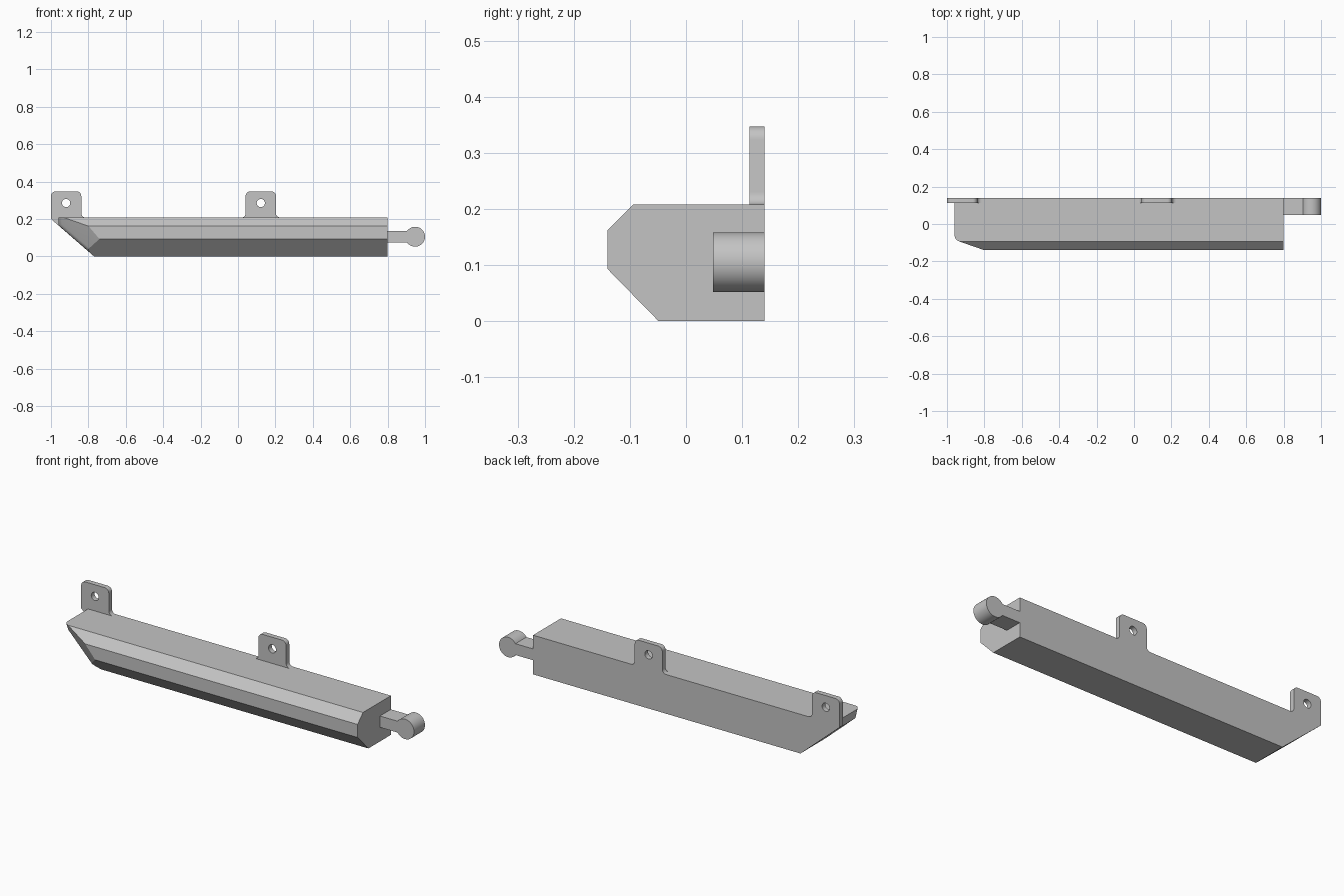
import bpy, bmesh, math
from mathutils import Vector

cube = bpy.data.objects.get("Cube")
if cube:
    bpy.data.objects.remove(cube, do_unlink=True)

grey = bpy.data.materials.new("plain grey")
grey.use_nodes = True
COLOUR = (0.55, 0.55, 0.55, 1)
grey.diffuse_color = COLOUR
grey.node_tree.nodes["Principled BSDF"].inputs["Base Color"].default_value = COLOUR


def finish(name, mesh):
    obj = bpy.data.objects.new(name, mesh)
    bpy.context.collection.objects.link(obj)
    mesh.materials.clear()
    mesh.materials.append(grey)
    bpy.ops.object.select_all(action='DESELECT')
    obj.select_set(True)
    bpy.context.view_layer.objects.active = obj
    bpy.ops.object.shade_smooth_by_angle(angle=math.radians(25))
    return obj


def arc(cx, cz, r, start, end, steps=8):
    angles = [math.radians(start + (end - start) * i / steps) for i in range(steps + 1)]
    return [(cx + r * math.cos(a), cz + r * math.sin(a)) for a in angles]


def plate(name, loops, y0, y1):
    """Extrude x/z outlines (first outer, then holes) between two y depths."""
    curve = bpy.data.curves.new(name, 'CURVE')
    curve.dimensions = '2D'
    curve.fill_mode = 'BOTH'
    curve.extrude = (y1 - y0) / 2
    for loop in loops:
        spline = curve.splines.new('POLY')
        spline.points.add(len(loop) - 1)
        for point, (x, z) in zip(spline.points, loop):
            point.co = (x, z, 0, 1)
        spline.use_cyclic_u = True
    temp = bpy.data.objects.new(name + "_outline", curve)
    bpy.context.collection.objects.link(temp)
    mesh = bpy.data.meshes.new_from_object(
        temp.evaluated_get(bpy.context.evaluated_depsgraph_get()))
    bpy.data.objects.remove(temp, do_unlink=True)
    bm = bmesh.new()
    bm.from_mesh(mesh)
    for v in bm.verts:
        x, z, d = v.co
        v.co = (x, (y0 + y1) / 2 - d, z)
    bmesh.ops.remove_doubles(bm, verts=bm.verts, dist=1e-5)
    bmesh.ops.recalc_face_normals(bm, faces=bm.faces)
    bm.to_mesh(mesh)
    bm.free()
    mesh.name = name
    return finish(name, mesh)


# Long chamfered body, extruded along x
TOP, BACK, END = 0.208, 0.14, 0.80
profile = [(BACK, 0), (BACK, TOP), (-0.094, TOP), (-0.14, 0.162), (-0.14, 0.093), (-0.049, 0)]
bm = bmesh.new()
face = bm.faces.new([bm.verts.new((END, y, z)) for y, z in profile])
ext = bmesh.ops.extrude_face_region(bm, geom=[face])
bmesh.ops.translate(bm, vec=(-2, 0, 0), verts=[g for g in ext["geom"] if isinstance(g, bmesh.types.BMVert)])
bmesh.ops.recalc_face_normals(bm, faces=bm.faces)

# Raked left end: underside slope, short upright face, swept front corner
slope_n = Vector((-1, 0, -1.15)).normalized()
upright_n = Vector((-1, 0, 0))
sweep_n = Vector((-1, -2.02, -0.86)).normalized()
for point, normal in [((-0.77, 0, 0), slope_n), ((-0.96, 0, 0), upright_n),
                      ((-0.80, -0.14, 0.162), sweep_n)]:
    cut = bmesh.ops.bisect_plane(bm, geom=bm.verts[:] + bm.edges[:] + bm.faces[:],
                                 plane_co=point, plane_no=normal, clear_outer=True)
    bmesh.ops.holes_fill(bm, edges=[e for e in bm.edges if e.is_boundary])
    bmesh.ops.recalc_face_normals(bm, faces=bm.faces)


def rounds(edge):
    normals = [f.normal for f in edge.link_faces]
    swept = any(n.dot(sweep_n) > 0.999 for n in normals)
    ended = any(n.dot(slope_n) > 0.999 or n.dot(upright_n) > 0.999 for n in normals)
    return swept and ended


bm.normal_update()
bmesh.ops.bevel(bm, geom=[e for e in bm.edges if rounds(e)], offset=0.02,
                segments=6, profile=0.5, affect='EDGES')
mesh = bpy.data.meshes.new("body")
bm.to_mesh(mesh)
bm.free()
finish("body", mesh)

# Mounting tabs with rounded corners, flared feet and a screw hole
R, HEIGHT, FOOT = 0.024, 0.347, 0.022


def tab(name, x0, x1, left_foot):
    z = TOP + FOOT
    outline = arc(x1 + FOOT, z, FOOT, 270, 180)
    outline += arc(x1 - R, HEIGHT - R, R, 0, 90) + arc(x0 + R, HEIGHT - R, R, 90, 180)
    outline += left_foot
    hole = arc((x0 + x1) / 2, 0.285, 0.022, 0, 345, 23)
    plate(name, [outline, hole], 0.113, BACK)


tab("end_tab", -1.0, -0.838, [(-1.0, 0.2), (-0.96, 0.165), (-0.95, 0.165), (-0.95, TOP)])
tab("middle_tab", 0.041, 0.203, arc(0.041 - FOOT, TOP + FOOT, FOOT, 0, -90))

# Snap hook: straight neck ending in a round knob
BALL_X, BALL_Z, BALL_R, NECK = 0.947, 0.105, 0.053, 0.03
half = math.degrees(math.asin(NECK / BALL_R))
hook = [(END, BALL_Z + NECK), (END, BALL_Z - NECK)]
hook += arc(BALL_X, BALL_Z, BALL_R, half - 180, 180 - half, 40)
plate("snap_hook", [hook], 0.048, BACK)
